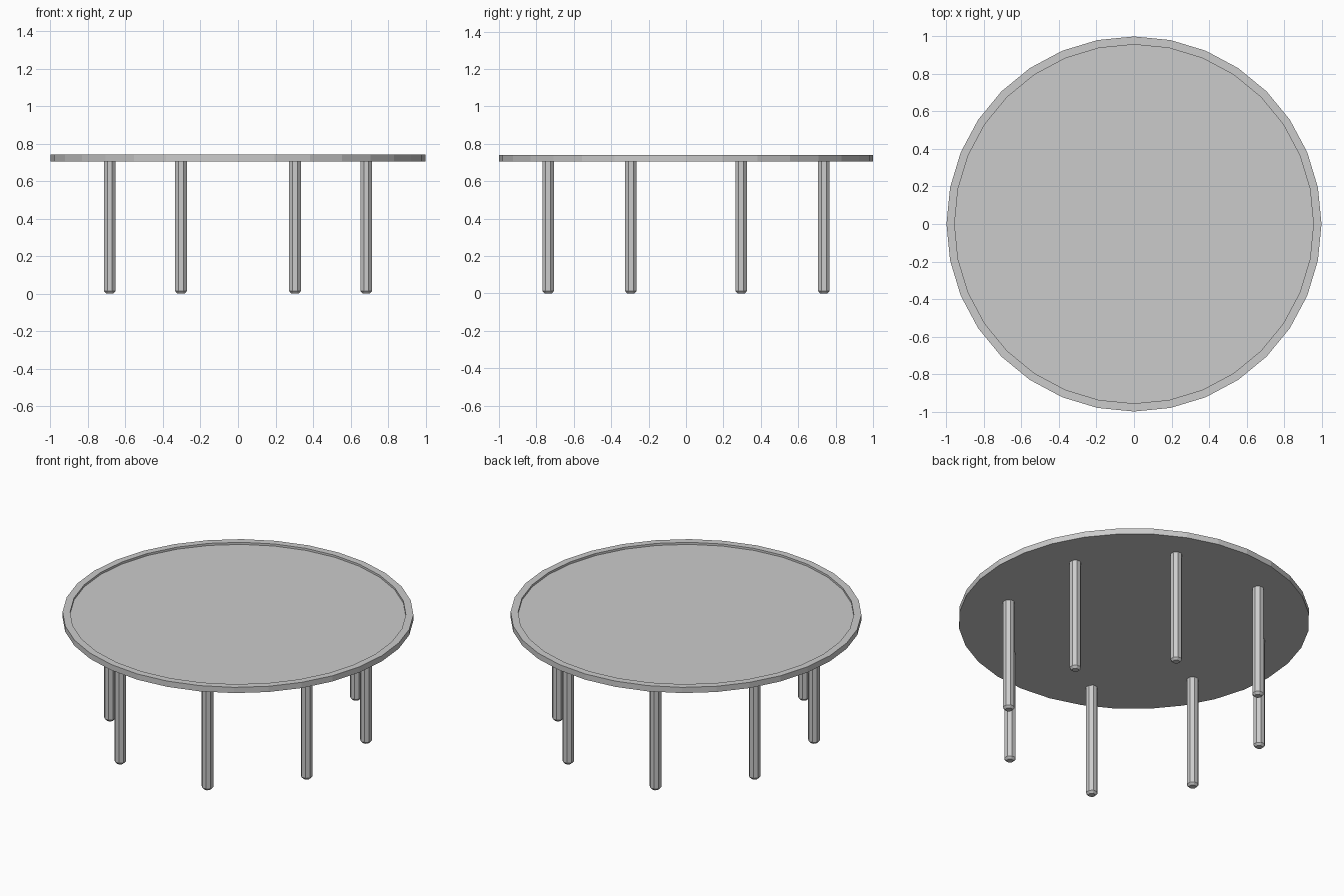
import bpy, bmesh
from math import cos, sin, pi

if "Cube" in bpy.data.objects:
    bpy.data.objects.remove(bpy.data.objects["Cube"])


def lathe(name, profile, sides, loc=(0, 0, 0), phase=0.0):
    """Closed solid of revolution from (radius, z) rings, bottom to top."""
    bm = bmesh.new()
    rings = [[bm.verts.new((r * cos(phase + 2 * pi * i / sides),
                            r * sin(phase + 2 * pi * i / sides), z))
              for i in range(sides)] for r, z in profile]
    for a, b in zip(rings, rings[1:]):
        for i in range(sides):
            j = (i + 1) % sides
            bm.faces.new((a[i], a[j], b[j], b[i]))
    bm.faces.new(rings[0][::-1])
    bm.faces.new(rings[-1])
    mesh = bpy.data.meshes.new(name)
    bm.to_mesh(mesh)
    bm.free()
    ob = bpy.data.objects.new(name, mesh)
    ob.location = loc
    bpy.context.collection.objects.link(ob)
    return ob


# Round top with a raised rim around a shallow recess
lathe("table_top", [(1.0, 0.705), (1.0, 0.741), (0.957, 0.741), (0.957, 0.728)], 32)

# Eight legs with chamfered feet, mirrored in both directions
leg_profile = [(0.021, 0.0), (0.034, 0.014), (0.034, 0.706)]
for row, (x, y) in {"inner": (0.304, 0.737), "outer": (0.684, 0.295)}.items():
    for sx, side in ((-1, "left"), (1, "right")):
        for sy, end in ((-1, "front"), (1, "back")):
            lathe(f"{end}_{side}_{row}_leg", leg_profile, 8, (sx * x, sy * y, 0), pi / 8)
